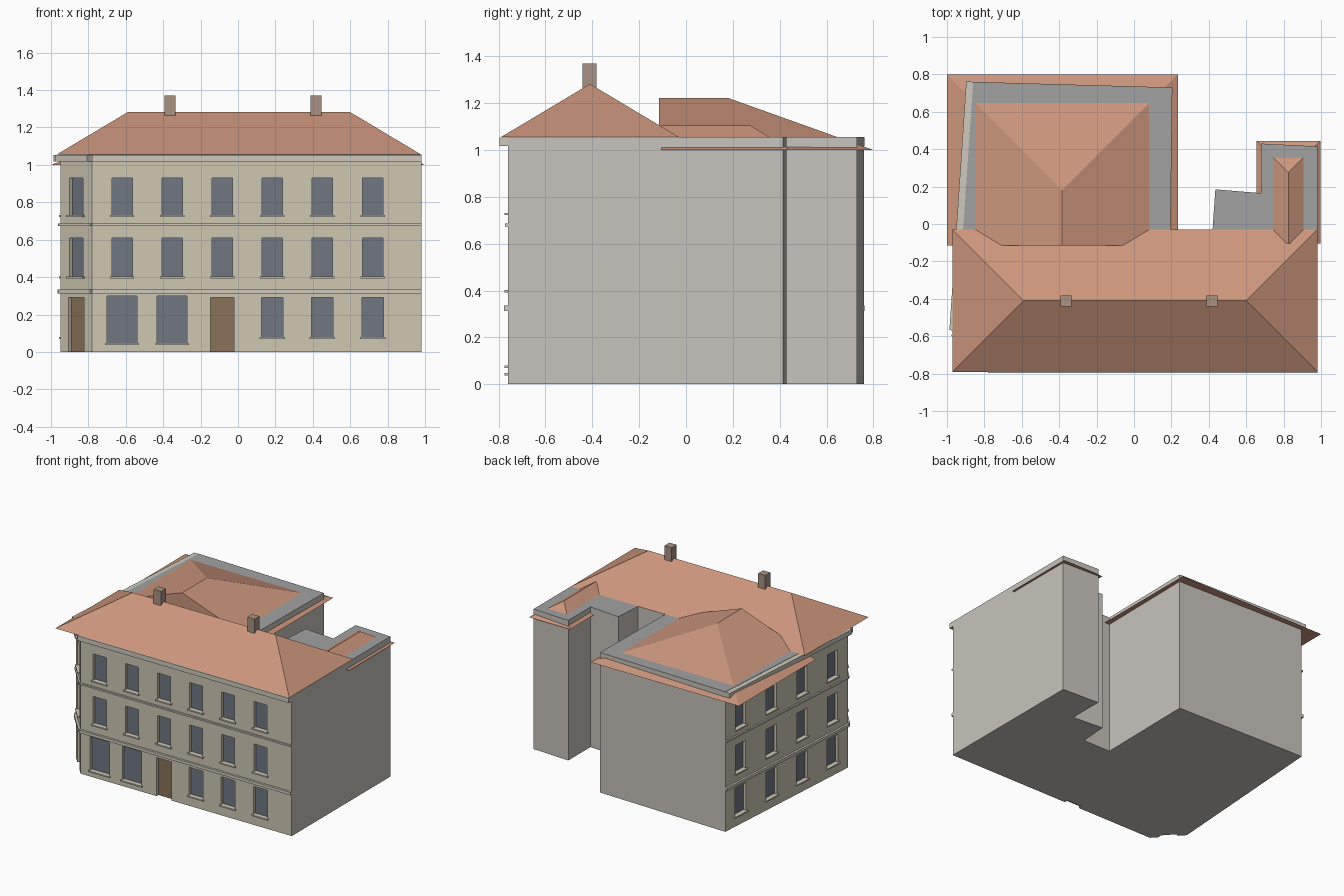
import bpy, bmesh
from mathutils import Vector

if "Cube" in bpy.data.objects:
    bpy.data.objects.remove(bpy.data.objects["Cube"])


def material(name, rgb):
    m = bpy.data.materials.new(name)
    m.diffuse_color = (*rgb, 1)
    m.use_nodes = True
    m.node_tree.nodes["Principled BSDF"].inputs["Base Color"].default_value = m.diffuse_color
    return m


FACADE = material("facade_plaster", (0.62, 0.57, 0.45))
SIDE = material("side_plaster", (0.58, 0.55, 0.51))
TRIM = material("stone_trim", (0.62, 0.59, 0.51))
DECK = material("flat_roof", (0.36, 0.36, 0.36))
ROOF = material("roof_tile", (0.60, 0.30, 0.20))
BRICK = material("chimney_brick", (0.40, 0.29, 0.23))
GLASS = material("window_glass", (0.16, 0.18, 0.22))
WOOD = material("door_wood", (0.25, 0.17, 0.10))


def mesh_object(name, verts, faces, *mats):
    me = bpy.data.meshes.new(name)
    me.from_pydata(verts, [], faces)
    bm = bmesh.new()
    bm.from_mesh(me)
    bmesh.ops.recalc_face_normals(bm, faces=bm.faces)
    bm.to_mesh(me)
    bm.free()
    for m in mats:
        me.materials.append(m)
    ob = bpy.data.objects.new(name, me)
    bpy.context.collection.objects.link(ob)
    return ob


def prism(name, outline, z0, z1, *mats):
    n = len(outline)
    verts = [(x, y, z) for z in (z0, z1) for x, y in outline]
    faces = [(i, (i + 1) % n, n + (i + 1) % n, n + i) for i in range(n)]
    faces += [tuple(range(n))[::-1], tuple(range(n, 2 * n))]
    return mesh_object(name, verts, faces, *mats)


H = 1.055
# Building footprint, anticlockwise; first three edges are the decorated facades
PLAN = [(-0.86, 0.76), (-0.95, -0.57), (-0.78, -0.76), (0.98, -0.76),
        (0.98, 0.415), (0.68, 0.43), (0.68, 0.165), (0.435, 0.185),
        (0.42, -0.03), (0.195, -0.03), (0.205, 0.73)]
body = prism("building_body", PLAN, 0, H, FACADE, SIDE, DECK)
for p in body.data.polygons:
    p.material_index = 0 if p.index < 3 else 1
body.data.polygons[-1].material_index = 2


class Wall:
    """Facade edge: u runs along it, w points outward."""
    def __init__(self, label, a, b):
        self.label, self.a = label, Vector(a)
        self.length = (Vector(b) - self.a).length
        self.d = (Vector(b) - self.a).normalized()
        self.n = Vector((self.d.y, -self.d.x))

    def box(self, part, u0, u1, w0, w1, z0, z1, mat):
        pts = [self.a + self.d * u + self.n * w
               for u, w in ((u0, w1), (u1, w1), (u1, w0), (u0, w0))]
        return prism(f"{self.label}_{part}", [tuple(p) for p in pts], z0, z1, mat)


left, corner, front = [Wall(s, PLAN[i], PLAN[i + 1])
                       for i, s in enumerate(("left", "corner", "front"))]
RECESS = 0.025
cutters = []


def opening(wall, u, width, z0, z1, door=False):
    u0, u1 = u - width / 2, u + width / 2
    cutters.append(wall.box("cutter", u0, u1, -RECESS, 0.05,
                            -0.05 if door else z0, z1, FACADE))
    wall.box("door" if door else "window", u0, u1, -RECESS - 0.01, -RECESS + 0.003,
             z0, z1, WOOD if door else GLASS)
    if not door:
        wall.box("sill", u0 - 0.01, u1 + 0.01, -0.005, 0.014, z0 - 0.01, z0, TRIM)


# Windows and doors
UPPER = ((0.402, 0.61), (0.732, 0.93))
front_u = [x + 0.78 for x in (-0.62, -0.352, -0.084, 0.183, 0.45, 0.72)]
left_u = [left.length * (2 * i + 1) / 8 for i in range(4)]
mid = corner.length / 2
for wall, spots in ((front, front_u), (left, left_u), (corner, [mid])):
    for u in spots:
        for z0, z1 in UPPER:
            opening(wall, u, 0.11, z0, z1)
for u in front_u[:2]:
    opening(front, u, 0.16, 0.048, 0.3)
for u in front_u[3:]:
    opening(front, u, 0.115, 0.08, 0.29)
for u in left_u:
    opening(left, u, 0.12, 0.08, 0.29)
opening(front, front_u[2], 0.125, 0, 0.29, door=True)
opening(corner, mid, 0.125, 0, 0.29, door=True)

# Cut the recesses into the body
for c in cutters:
    mod = body.modifiers.new("recess", "BOOLEAN")
    mod.operation, mod.solver, mod.object = "DIFFERENCE", "EXACT", c
deps = bpy.context.evaluated_depsgraph_get()
cut_mesh = bpy.data.meshes.new_from_object(body.evaluated_get(deps))
body.modifiers.clear()
body.data = cut_mesh
for c in cutters:
    bpy.data.objects.remove(c)

# Cornice and floor bands on the three facades
for wall in (left, corner, front):
    for part, out, z0, z1 in (("cornice", 0.037, 1.017, H - 0.002),
                              ("lower_band", 0.016, 0.313, 0.335),
                              ("upper_band", 0.012, 0.674, 0.686)):
        wall.box(part, 0, wall.length, -0.005, out, z0, z1, TRIM)


def roof(name, x0, x1, y0, y1, z, ridge_a, ridge_b, top):
    base = [(x0, y0, z), (x1, y0, z), (x1, y1, z), (x0, y1, z)]
    verts = base + [(*ridge_a, top), (*ridge_b, top)]
    if ridge_a[1] == ridge_b[1]:      # ridge along x
        faces = [(0, 1, 5, 4), (1, 2, 5), (2, 3, 4, 5), (3, 0, 4)]
    else:                             # ridge along y
        faces = [(0, 1, 4), (1, 2, 5, 4), (2, 3, 5), (3, 0, 4, 5)]
    return mesh_object(name, verts, faces + [(3, 2, 1, 0)], ROOF)


# Roofs: main hip, and two wing roofs rising through the flat deck
roof("main_roof", -0.97, 0.98, -0.79, -0.03, H, (-0.59, -0.41), (0.6, -0.41), 1.282)
roof("left_wing_roof", -1.0, 0.235, -0.115, 0.80, 1.0,
     (-0.385, -0.115), (-0.385, 0.18), 1.222)
roof("right_wing_roof", 0.655, 0.996, -0.105, 0.445, 1.0,
     (0.825, -0.105), (0.825, 0.275), 1.105)

# Chimneys on the main ridge
for x in (-0.363, 0.417):
    prism("chimney", [(x - 0.03, -0.442), (x + 0.03, -0.442),
                      (x + 0.03, -0.382), (x - 0.03, -0.382)], 1.262, 1.37, BRICK)
